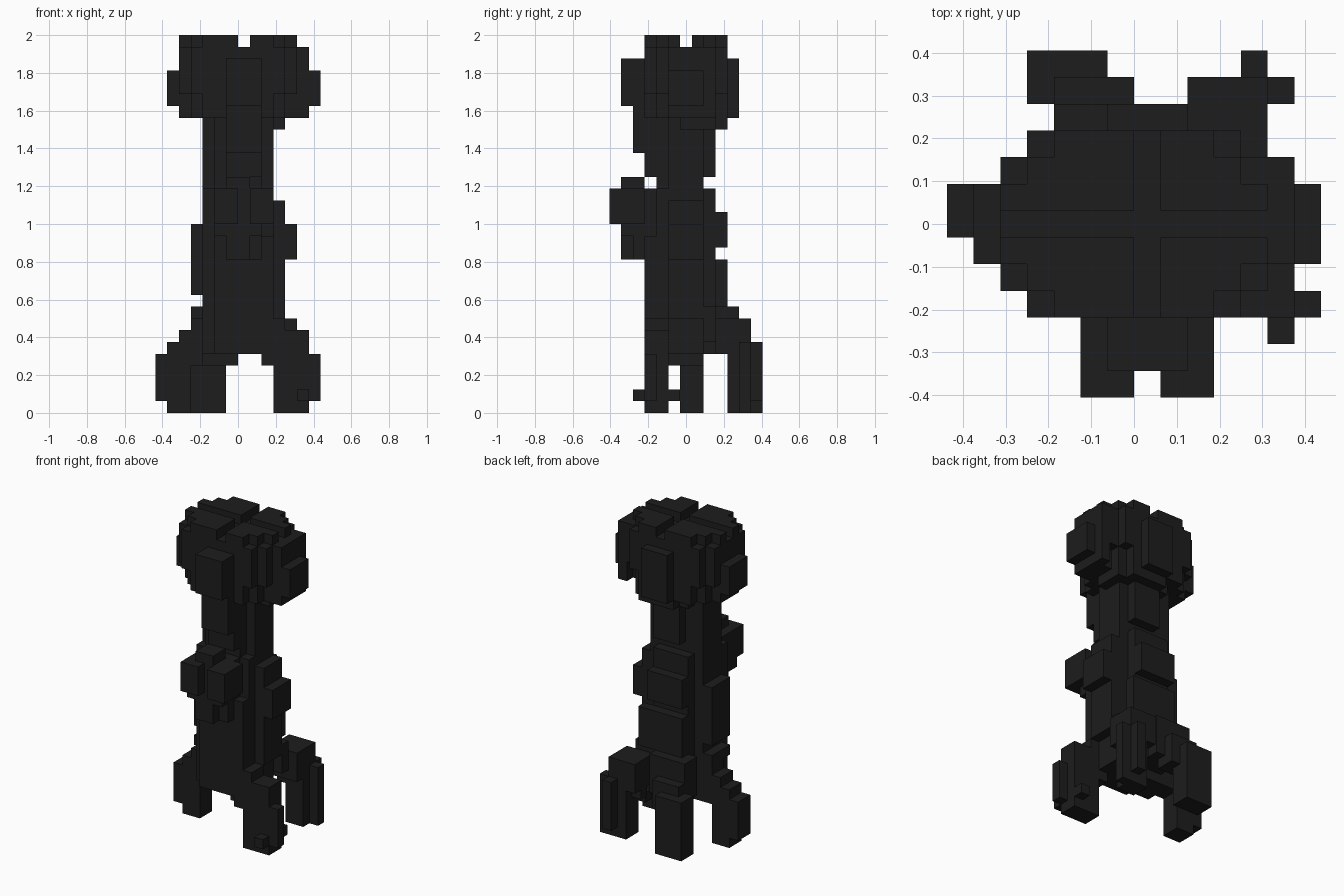
import bpy, bmesh
from mathutils import Vector

if "Cube" in bpy.data.objects:
    bpy.data.objects.remove(bpy.data.objects["Cube"])

CELL = 0.0625
ORIGIN = Vector((-7 * CELL, -6.5 * CELL, 0))
owner = {}  # grid cell -> part name, so parts never overlap


def block(part, x, y, z, cut=0):
    """Fill a box of cells; cut removes its vertical corners in steps."""
    for i in range(*x):
        for j in range(*y):
            edge = min(i - x[0], x[1] - 1 - i) + min(j - y[0], y[1] - 1 - j)
            if edge >= cut:
                for k in range(*z):
                    owner.setdefault((i, j, k), part)


def leg(part, x, y, lean_x, lean_y):
    """A straight foot, then steps that climb and lean in to the hips."""
    block(part, x, y, (0, 6))
    for k in range(1, 4):
        dx, dy = round(k * lean_x), round(k * lean_y)
        block(part, (x[0] + dx, x[1] + dx), (y[0] + dy, y[1] + dy), (3 + k, 6 + k))


def build(part):
    """Make the outer skin of one part, leaving out faces against other cells."""
    bm = bmesh.new()
    for cell in [c for c, n in owner.items() if n == part]:
        for axis in range(3):
            for side in (0, 1):
                near = list(cell)
                near[axis] += 2 * side - 1
                if tuple(near) in owner:
                    continue
                u, v = (axis + 1) % 3, (axis + 2) % 3
                corners = []
                for du, dv in ((0, 0), (1, 0), (1, 1), (0, 1)):
                    p = Vector(cell)
                    p[axis] += side
                    p[u] += du
                    p[v] += dv
                    corners.append(bm.verts.new(ORIGIN + p * CELL))
                bm.faces.new(corners if side else corners[::-1])
    bmesh.ops.remove_doubles(bm, verts=bm.verts, dist=0.001)
    # merge flat areas into large faces
    bmesh.ops.dissolve_limit(bm, angle_limit=0.01, verts=bm.verts, edges=bm.edges)
    mesh = bpy.data.meshes.new(part)
    bm.to_mesh(mesh)
    bm.free()
    mesh.materials.append(charcoal)
    bpy.context.collection.objects.link(bpy.data.objects.new(part, mesh))


charcoal = bpy.data.materials.new("charcoal")
charcoal.diffuse_color = (0.0123, 0.0123, 0.0123, 1)
charcoal.use_nodes = True
charcoal.node_tree.nodes["Principled BSDF"].inputs["Base Color"].default_value = charcoal.diffuse_color

# Head: rounder at jaw and crown, with a cross-shaped groove on top
block("head", (2, 12), (3, 10), (25, 32), cut=2)
block("head", (2, 12), (3, 10), (27, 31), cut=1)
for cell in [c for c in owner if c[2] == 31 and (c[0] == 7 or c[1] == 6)]:
    del owner[cell]
block("head", (12, 13), (5, 9), (25, 31))
block("cheeks", (1, 14), (5, 8), (26, 29))
block("face_block", (6, 9), (1, 5), (26, 30))
block("back_head_block", (6, 9), (9, 11), (25, 30))

# Neck with a collar and a throat
block("neck", (4, 10), (5, 8), (18, 25))
block("neck", (5, 9), (4, 8), (18, 25))
block("neck", (6, 9), (3, 9), (20, 25))
block("neck", (5, 11), (5, 10), (24, 25), cut=1)
block("throat", (6, 9), (2, 4), (22, 26))

# Chest with two lobes
block("chest", (5, 9), (1, 3), (15, 19))
block("chest", (6, 9), (2, 3), (13, 15))
block("chest", (6, 8), (1, 3), (13, 20))
for x in (5, 8):
    block("chest", (x, x + 2), (0, 3), (16, 19))

# Torso with side and back plates
block("torso", (4, 10), (3, 9), (9, 19), cut=1)
block("torso", (9, 10), (3, 4), (9, 15))
block("back_plates", (5, 10), (9, 10), (9, 13))
block("back_plates", (5, 9), (9, 10), (14, 17))
block("side_plates", (10, 11), (5, 8), (9, 18))
block("side_plates", (11, 12), (5, 8), (13, 16))
block("side_plates", (3, 4), (5, 8), (10, 16))

# Hips
block("hips", (4, 10), (3, 9), (5, 9), cut=1)
block("hips", (3, 11), (5, 8), (8, 9))
block("hips", (4, 8), (9, 11), (5, 9))
block("hips", (4, 7), (5, 8), (4, 5))

# Legs and their outer knee blocks
leg("left_leg", (1, 3), (6, 8), 1, 0)
leg("front_leg", (10, 13), (3, 5), -1, 0)
leg("back_left_leg", (3, 6), (11, 13), 0.6, -1)
leg("back_right_leg", (10, 13), (11, 12), -0.6, -1)
block("left_leg", (0, 1), (6, 8), (1, 5))
block("front_leg", (11, 13), (3, 5), (6, 7))
block("front_leg", (13, 14), (3, 4), (1, 5))
block("front_leg", (12, 13), (2, 6), (1, 2))
block("back_right_leg", (10, 12), (10, 12), (0, 7))
block("back_right_leg", (9, 12), (10, 12), (5, 8))
block("back_right_leg", (11, 12), (12, 13), (1, 6))

for part in sorted(set(owner.values())):
    build(part)
